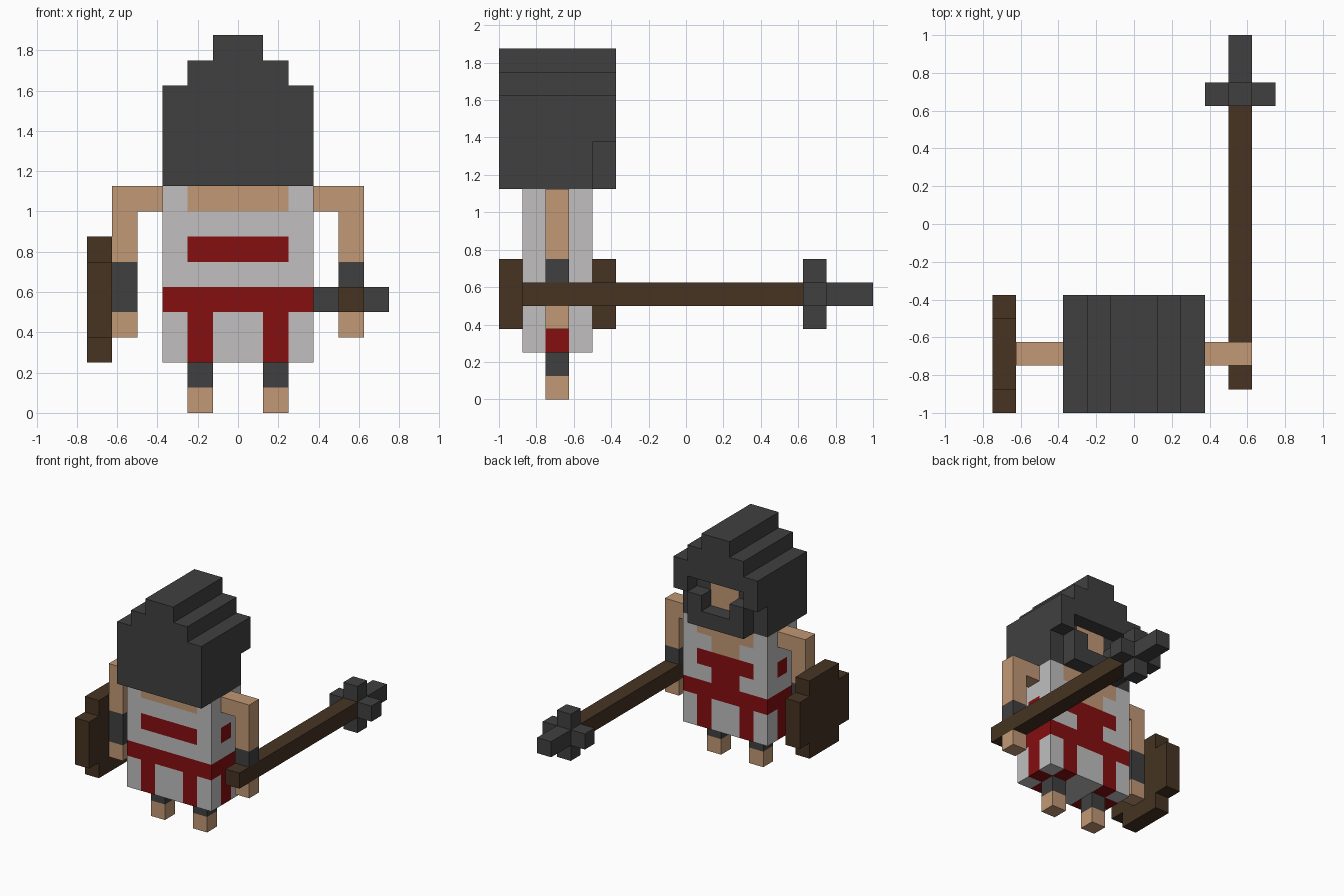
import bpy, bmesh
from mathutils import Vector

U = 0.125  # one block of the model

cube = bpy.data.objects.get("Cube")
if cube:
    bpy.data.objects.remove(cube, do_unlink=True)


def material(name, rgb):
    m = bpy.data.materials.new(name)
    m.use_nodes = True
    m.diffuse_color = (*rgb, 1)
    bsdf = m.node_tree.nodes["Principled BSDF"]
    bsdf.inputs["Base Color"].default_value = (*rgb, 1)
    bsdf.inputs["Roughness"].default_value = 0.9
    return m


IRON = material("dark_iron", (0.051, 0.051, 0.051))
SKIN = material("skin", (0.539, 0.314, 0.178))
CLOTH = material("pale_cloth", (0.533, 0.521, 0.527))
RED = material("red_trim", (0.235, 0.0044, 0.0052))
WOOD = material("brown_wood", (0.061, 0.034, 0.016))


def finish(name, bm, *mats):
    bmesh.ops.recalc_face_normals(bm, faces=bm.faces)
    bmesh.ops.scale(bm, vec=(U, U, U), verts=bm.verts)
    me = bpy.data.meshes.new(name)
    bm.to_mesh(me)
    bm.free()
    for m in mats:
        me.materials.append(m)
    ob = bpy.data.objects.new(name, me)
    bpy.context.collection.objects.link(ob)
    return ob


def box_mesh(lo, hi):
    bm = bmesh.new()
    bmesh.ops.create_cube(bm, size=1)
    for v in bm.verts:
        v.co = [lo[i] if v.co[i] < 0 else hi[i] for i in range(3)]
    return bm


def box(name, lo, hi, mat):
    return finish(name, box_mesh(lo, hi), mat)


def extrude(name, profile, axis, start, end, mat):
    """Extrude a flat profile along x (0) or y (1); its second coordinate is z."""
    bm = bmesh.new()
    place = (lambda a, b: (start, a, b)) if axis == 0 else (lambda a, b: (a, start, b))
    face = bm.faces.new([bm.verts.new(place(a, b)) for a, b in profile])
    ext = bmesh.ops.extrude_face_region(bm, geom=[face])["geom"]
    step = Vector((0, 0, 0))
    step[axis] = end - start
    bmesh.ops.translate(bm, vec=step, verts=[g for g in ext if isinstance(g, bmesh.types.BMVert)])
    return finish(name, bm, mat)


def mirrored(half):
    """Complete a half outline, given from bottom to top, across the middle."""
    return half + [(-a, b) for a, b in reversed(half)]


# Tunic: a block cut into cells, coloured by the cell each face belongs to
def tunic_colour(p):
    x, y, z = abs(p.x), p.y, p.z
    chest = y > -5                      # the side the face looks out on
    middle = -6 < y < -5
    if (8 < z and x < 2 and not middle) or (chest and 7 < z < 8 and x < 1):
        return 2                        # bare neck and shoulders
    if 4 < z < 5:
        return 1                        # belt
    if z < 4:
        return int((x > 2) if middle else (1 < x < 2))
    if 6 < z < 7:
        return int((x > 2) if middle else (x < 2))
    return int(chest and 5 < z < 6 and x < 1)


bm = box_mesh((-3, -7, 2), (3, -4, 9))
for axis, cuts in ((0, range(-2, 3)), (1, (-6, -5)), (2, range(3, 9))):
    for c in cuts:
        co, no = Vector(), Vector()
        co[axis], no[axis] = c, 1
        bmesh.ops.bisect_plane(bm, geom=bm.verts[:] + bm.edges[:] + bm.faces[:],
                               plane_co=co, plane_no=no)
bmesh.ops.recalc_face_normals(bm, faces=bm.faces)
for f in bm.faces:
    f.material_index = tunic_colour(f.calc_center_median() - f.normal * 0.5)
finish("tunic", bm, CLOTH, RED, SKIN)

# Legs and arms
for side, s in (("left", 1), ("right", -1)):
    def limb(name, x0, x1, z0, z1, mat):
        a, b = sorted((s * x0, s * x1))
        box(f"{side}_{name}", (a, -6, z0), (b, -5, z1), mat)

    limb("foot", 1, 2, 0, 1, SKIN)
    limb("leg_band", 1, 2, 1, 2, IRON)
    limb("shoulder", 3, 4, 8, 9, SKIN)
    limb("arm", 4, 5, 6, 9, SKIN)
    limb("bracer", 4, 5, 5 if s > 0 else 4, 6, IRON)
    limb("hand", 4, 5, 3, 4, SKIN)

# Helmet: stepped crest over a solid shell, with an open brow in front
crest = [(3, 13), (2, 13), (2, 14), (1, 14), (1, 15)]
extrude("helmet_shell", mirrored([(3, 9)] + crest), 1, -8, -4, IRON)
extrude("helmet_brow", mirrored([(2, 12), (2, 11), (3, 11)] + crest), 1, -4, -3, IRON)

# Beard with raised tips, and the face behind it
extrude("beard", mirrored([(2, 9), (2, 11), (1, 11), (1, 10)]), 1, -4, -3, IRON)
box("face", (-1, -4, 10), (1, -3.97, 12), SKIN)

# Shield on the right arm
extrude("shield", [(-7, 2), (-4, 2), (-4, 3), (-3, 3), (-3, 6), (-4, 6),
                   (-4, 7), (-7, 7), (-7, 6), (-8, 6), (-8, 3), (-7, 3)], 0, -6, -5, WOOD)

# Mace held in the left hand
box("mace_handle", (4, -7, 4), (5, 5, 5), WOOD)
extrude("mace_head", [(4, 3), (5, 3), (5, 4), (6, 4), (6, 5), (5, 5),
                      (5, 6), (4, 6), (4, 5), (3, 5), (3, 4), (4, 4)], 1, 5, 6, IRON)
box("mace_tip", (4, 6, 4), (5, 8, 5), IRON)
